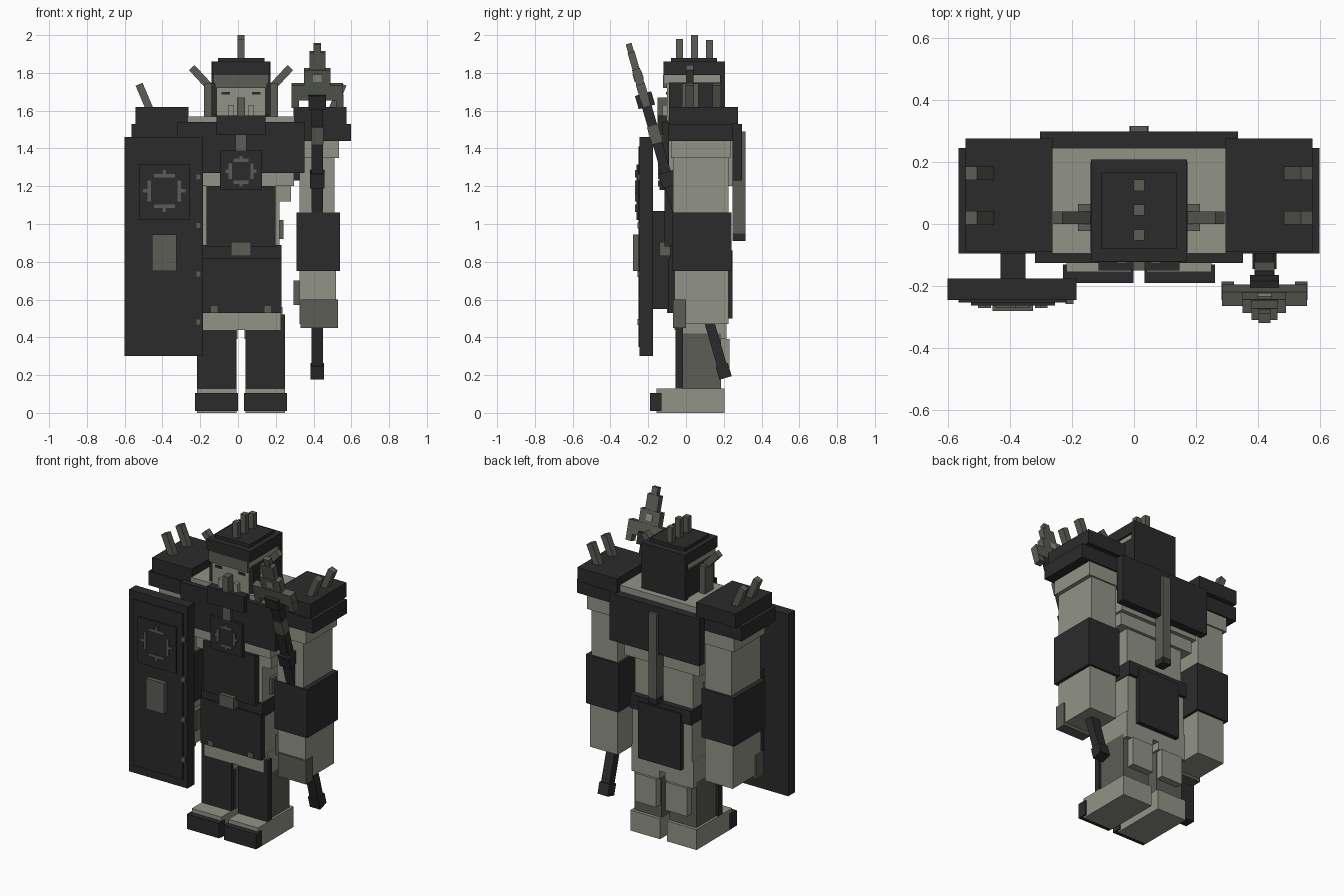
import bpy, math
from mathutils import Matrix, Vector

cube = bpy.data.objects.get("Cube")
if cube:
    bpy.data.objects.remove(cube, do_unlink=True)

AXIS = 0.016  # the body's own middle line


def material(name, rgb):
    m = bpy.data.materials.new(name)
    m.use_nodes = True
    m.diffuse_color = (*rgb, 1)
    m.node_tree.nodes["Principled BSDF"].inputs["Base Color"].default_value = (*rgb, 1)
    return m


DARK = material("dark iron", (0.024, 0.024, 0.024))
MID = material("dull steel", (0.105, 0.11, 0.09))
LIGHT = material("pale stone", (0.285, 0.295, 0.24))


def box(name, mat, x, y, z, tilt=None):
    """Box from three (low, high) ranges; tilt is (angle, axis, pivot)."""
    corners = [Vector((a, b, c)) for a in x for b in y for c in z]
    if tilt:
        angle, axis, pivot = tilt
        pivot = Vector(pivot)
        turn = Matrix.Rotation(angle, 3, axis)
        corners = [turn @ (v - pivot) + pivot for v in corners]
    faces = [(0, 1, 3, 2), (4, 6, 7, 5), (0, 4, 5, 1), (2, 3, 7, 6), (0, 2, 6, 4), (1, 5, 7, 3)]
    mesh = bpy.data.meshes.new(name)
    mesh.from_pydata(corners, [], faces)
    mesh.materials.append(mat)
    ob = bpy.data.objects.new(name, mesh)
    bpy.context.collection.objects.link(ob)
    return ob


def pair(name, mat, x, y, z, tilt=None):
    """Left box plus its mirror image across the body's middle line."""
    box("left_" + name, mat, x, y, z, tilt)
    flip = (2 * AXIS - x[1], 2 * AXIS - x[0])
    if tilt:
        angle, axis, p = tilt
        tilt = (-angle, axis, (2 * AXIS - p[0], p[1], p[2]))
    box("right_" + name, mat, flip, y, z, tilt)


def centred(name, mat, half, y, z):
    return box(name, mat, (AXIS - half, AXIS + half), y, z)


def emblem(name, cx, cz, r, y):
    """Square ring of thin bars with a tick on each side."""
    t = 0.009
    for s in (-1, 1):
        box(name + "_side", MID, (cx + s * r - t, cx + s * r + t), y, (cz - r * 0.7, cz + r * 0.7))
        box(name + "_bar", MID, (cx - r * 0.7, cx + r * 0.7), y, (cz + s * r - t, cz + s * r + t))
        a, b = sorted((s * r, s * r * 1.4))
        box(name + "_side_tick", MID, (cx + a, cx + b), y, (cz - t, cz + t))
        box(name + "_bar_tick", MID, (cx - t, cx + t), y, (cz + a, cz + b))


# Feet and legs
pair("foot", LIGHT, (0.04, 0.25), (-0.155, 0.205), (0, 0.13))
pair("toe_cap", DARK, (0.033, 0.26), (-0.19, -0.13), (0.01, 0.105))
pair("lower_leg", MID, (0.045, 0.235), (-0.02, 0.185), (0.13, 0.42))
pair("calf", LIGHT, (0.05, 0.2), (0.15, 0.23), (0.21, 0.39))
pair("shin_plate", DARK, (0.04, 0.25), (-0.055, -0.015), (0.13, 0.52))
pair("thigh", LIGHT, (0.035, 0.235), (-0.04, 0.215), (0.39, 0.56))
pair("knee_stud", MID, (0.14, 0.175), (-0.1, -0.05), (0.53, 0.565))

# Hips, belt and hanging plates
centred("hips", LIGHT, 0.21, (-0.06, 0.215), (0.44, 0.85))
centred("belt", DARK, 0.215, (-0.085, 0.235), (0.8, 0.89))
centred("front_skirt", DARK, 0.213, (-0.095, -0.055), (0.53, 0.82))
centred("back_skirt", DARK, 0.15, (0.21, 0.245), (0.5, 0.86))
centred("buckle", MID, 0.052, (-0.14, -0.085), (0.83, 0.905))

# Torso
centred("waist", LIGHT, 0.205, (-0.07, 0.2), (0.88, 1.25))
centred("ribs", LIGHT, 0.265, (-0.07, 0.22), (1.12, 1.3))
centred("chest", LIGHT, 0.28, (-0.095, 0.245), (1.2, 1.57))
pair("pouch", MID, (0.2, 0.24), (0, 0.1), (0.92, 1.02))
centred("belly_plate", DARK, 0.183, (-0.115, -0.065), (0.88, 1.2))
centred("chest_plate", DARK, 0.335, (-0.125, -0.09), (1.27, 1.54))
centred("back_plate", DARK, 0.318, (0.245, 0.297), (1.23, 1.53))
centred("back_strap", MID, 0.028, (0.245, 0.315), (0.95, 1.49))
centred("strap_end", DARK, 0.03, (0.245, 0.315), (0.91, 0.95))
centred("chest_badge", DARK, 0.112, (-0.14, -0.115), (1.18, 1.39))
emblem("chest_emblem", AXIS, 1.28, 0.058, (-0.147, -0.139))
centred("chest_clasp", MID, 0.028, (-0.14, -0.12), (1.39, 1.47))

# Arms
pair("upper_arm", LIGHT, (0.325, 0.51), (-0.07, 0.225), (1.05, 1.45))
pair("arm_collar", LIGHT, (0.3, 0.535), (-0.08, 0.235), (1.35, 1.44))
pair("elbow_guard", DARK, (0.31, 0.54), (-0.075, 0.24), (0.75, 1.06))
pair("forearm", LIGHT, (0.325, 0.52), (-0.06, 0.225), (0.47, 0.76))
pair("knuckles", MID, (0.33, 0.53), (-0.07, 0.0), (0.45, 0.6))
pair("thumb", MID, (0.295, 0.335), (-0.05, 0.06), (0.57, 0.7))

# Shoulder pads with leaning spikes
pair("shoulder_rim", DARK, (0.295, 0.597), (-0.095, 0.245), (1.44, 1.53))
pair("shoulder_pad", DARK, (0.295, 0.575), (-0.09, 0.275), (1.53, 1.62))
for y in (0.02, 0.163):
    pair("shoulder_spike", MID, (0.485, 0.525), (y - 0.022, y + 0.022), (1.6, 1.75),
         (0.4, 'Y', (0.505, y, 1.62)))

# Head, face and helmet
centred("head", LIGHT, 0.13, (-0.1, 0.19), (1.55, 1.8))
centred("brow_band", LIGHT, 0.142, (-0.115, 0.2), (1.745, 1.79))
centred("visor", MID, 0.138, (-0.122, -0.1), (1.72, 1.79))
centred("chin_guard", DARK, 0.13, (-0.15, -0.08), (1.47, 1.575))
centred("nose", MID, 0.02, (-0.15, -0.095), (1.575, 1.67))
pair("eye", DARK, (0.075, 0.12), (-0.106, -0.098), (1.685, 1.7))
pair("moustache", LIGHT, (0.055, 0.085), (-0.125, -0.095), (1.56, 1.63))
pair("cheek_guard", DARK, (0.135, 0.172), (-0.09, 0.2), (1.58, 1.75))
centred("neck_guard", DARK, 0.155, (0.18, 0.207), (1.53, 1.86))
centred("helmet_cap", DARK, 0.154, (-0.12, 0.205), (1.79, 1.86))
centred("helmet_top", DARK, 0.123, (-0.08, 0.165), (1.855, 1.88))
pair("ear", MID, (0.17, 0.212), (-0.022, 0.065), (1.57, 1.745))
pair("horn", MID, (0.175, 0.215), (0.0, 0.04), (1.72, 1.86), (0.75, 'Y', (0.195, 0.02, 1.74)))
for y, top in ((-0.035, 1.98), (0.045, 2.0), (0.125, 1.975)):
    centred("crest_spike", MID, 0.018, (y - 0.018, y + 0.018), (1.87, top))

# Shield on the right arm
box("shield", DARK, (-0.6, -0.185), (-0.245, -0.175), (0.3, 1.46))
box("shield_panel", DARK, (-0.565, -0.215), (-0.252, -0.24), (0.35, 1.41))
box("shield_badge", DARK, (-0.525, -0.255), (-0.263, -0.25), (1.02, 1.315))
emblem("shield_emblem", -0.39, 1.175, 0.08, (-0.27, -0.262))
box("shield_boss", MID, (-0.455, -0.325), (-0.28, -0.25), (0.75, 0.945))
box("shield_grip", DARK, (-0.43, -0.35), (-0.178, -0.07), (0.55, 1.07))
for i in range(4):
    z = 0.48 + i * 0.256
    box("shield_rivet", MID, (-0.22, -0.195), (-0.257, -0.24), (z - 0.016, z + 0.016))

# Spear in the left hand, built upright and then leaned forward
LEAN = math.atan(0.29)
STRETCH = 1 / math.cos(LEAN)


def spear(name, mat, half, depth, low, high, shift=0):
    base = 0.2
    z = [base + (h - base) * STRETCH for h in (low, high)]
    x = 0.42 + shift
    box(name, mat, (x - half, x + half), (0.205 - depth, 0.205 + depth), z,
        (LEAN, 'X', (0.42, 0.205, base)))


spear("spear_shaft", DARK, 0.03, 0.026, 0.2, 1.68)
spear("spear_pommel", DARK, 0.036, 0.034, 0.185, 0.255)
spear("spear_ferrule", DARK, 0.039, 0.04, 1.2, 1.275)
spear("spear_grip", MID, 0.032, 0.03, 1.43, 1.52)
spear("spear_socket", DARK, 0.047, 0.045, 1.62, 1.69)
spear("blade_wings", MID, 0.137, 0.024, 1.66, 1.74)
spear("blade_lower", MID, 0.07, 0.022, 1.69, 1.82)
spear("blade_middle", MID, 0.042, 0.019, 1.8, 1.91)
spear("blade_tip", MID, 0.02, 0.016, 1.9, 1.955)
for side in (-1, 1):
    spear("wing_hook", MID, 0.02, 0.022, 1.62, 1.68, side * 0.118)
spear("blade_patch", LIGHT, 0.022, 0.026, 1.76, 1.8)
